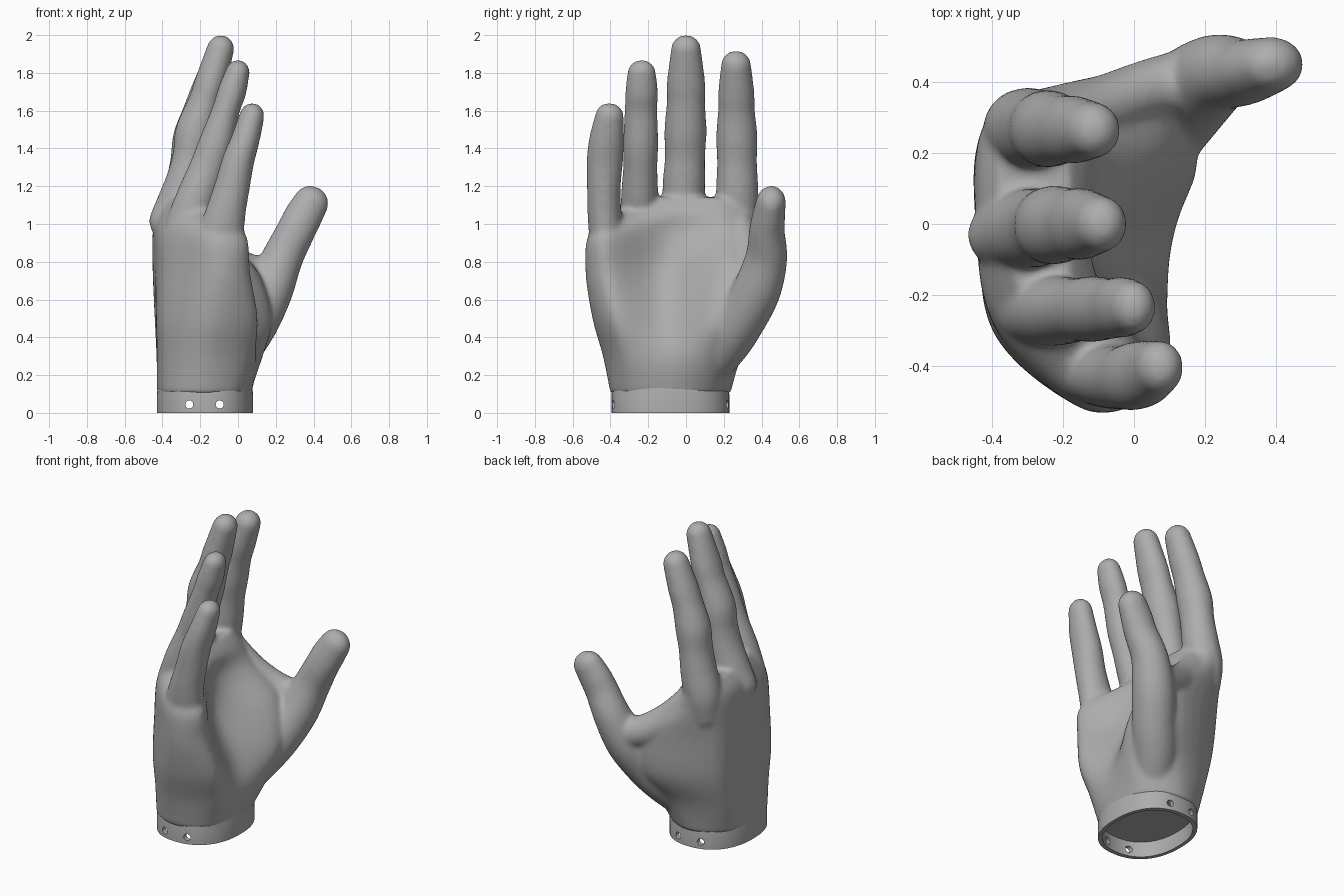
import bpy
import bmesh
from math import cos, sin, pi, radians
from mathutils import Vector

default = bpy.data.objects.get("Cube")
if default:
    bpy.data.objects.remove(default, do_unlink=True)

# One matte grey for everything
grey = bpy.data.materials.new("matte grey")
grey.use_nodes = True
GREY_COLOUR = (0.42, 0.42, 0.42, 1)
grey.diffuse_color = GREY_COLOUR
shader = next(n for n in grey.node_tree.nodes if n.type == 'BSDF_PRINCIPLED')
shader.inputs["Base Color"].default_value = GREY_COLOUR
shader.inputs["Roughness"].default_value = 0.7


def blend(rows, steps, closed=False):
    """Smooth interpolation through rows of numbers."""
    count = len(rows)
    pick = (lambda i: rows[i % count]) if closed else (
        lambda i: rows[max(0, min(count - 1, i))])
    result = []
    for i in range(count if closed else count - 1):
        for s in range(steps):
            t = s / steps
            result.append([
                b + 0.5 * t * (c - a + t * (2 * a - 5 * b + 4 * c - d
                                            + t * (3 * (b - c) + d - a)))
                for a, b, c, d in zip(pick(i - 1), pick(i), pick(i + 1), pick(i + 2))])
    if not closed:
        result.append(list(rows[-1]))
    return result


def loft(bm, rings):
    """Skin a stack of equal rings and cap both ends."""
    loops = [[bm.verts.new(p) for p in ring] for ring in rings]
    size = len(loops[0])
    faces = [bm.faces.new(loops[0]), bm.faces.new(loops[-1])]
    for low, high in zip(loops, loops[1:]):
        for i in range(size):
            j = (i + 1) % size
            faces.append(bm.faces.new((low[i], low[j], high[j], high[i])))
    bmesh.ops.recalc_face_normals(bm, faces=faces)


def limb(bm, rows, sides=28):
    """Round-ended tube; each row is x, y, z, half width, half thickness."""
    path = blend(rows, 8)
    centres = [Vector(p[:3]) for p in path]
    rings = []

    def ring(centre, along, wide, thick):
        across = Vector((0, 1, 0))
        across = (across - along * across.dot(along)).normalized()
        front = across.cross(along)
        rings.append([centre + across * wide * cos(a) + front * thick * sin(a)
                      for a in (2 * pi * k / sides for k in range(sides))])

    def dome(index, along, direction):
        wide, thick = path[index][3:]
        angles = [radians(d) for d in range(12, 88, 12)]
        if direction < 0:
            angles.reverse()
        for a in angles:
            offset = along * direction * sin(a) * (wide + thick) / 2
            ring(centres[index] + offset, along, wide * cos(a), thick * cos(a))

    last = len(path) - 1
    tangents = [(centres[min(i + 1, last)] - centres[max(i - 1, 0)]).normalized()
                for i in range(last + 1)]
    dome(0, tangents[0], -1)
    for i, row in enumerate(path):
        ring(centres[i], tangents[i], row[3], row[4])
    dome(last, tangents[last], 1)
    loft(bm, rings)


def make_object(name, bm):
    mesh = bpy.data.meshes.new(name)
    bm.to_mesh(mesh)
    bm.free()
    mesh.materials.append(grey)
    obj = bpy.data.objects.new(name, mesh)
    bpy.context.collection.objects.link(obj)
    return obj


hand_bm = bmesh.new()

# Palm: height, then x, y pairs from the index knuckle round the back,
# little finger edge, palm hollow and thumb side
palm_sections = [
    [.1, -.37, .14, -.43, -.08, -.37, -.31, -.18, -.4, .01, -.31, .07, -.08, .01, .14, -.18, .235],
    [.3, -.385, .2, -.43, -.05, -.38, -.31, -.18, -.44, .06, -.34, .1, -.1, .12, .15, -.09, .295],
    [.5, -.39, .26, -.435, -.03, -.39, -.32, -.15, -.495, .1, -.38, .04, -.1, .18, .18, .02, .41],
    [.75, -.405, .28, -.44, -.03, -.38, -.32, -.12, -.53, .065, -.42, -.08, -.11, .1, .21, .01, .43],
    [.95, -.425, .28, -.445, -.03, -.385, -.29, -.15, -.505, .04, -.43, -.12, -.1, -.08, .24, -.22, .385],
    [1.06, -.415, .275, -.43, 0, -.35, -.26, -.22, -.36, -.12, -.32, -.13, -.05, -.14, .22, -.27, .375],
    [1.14, -.37, .26, -.38, 0, -.32, -.2, -.27, -.27, -.2, -.25, -.18, -.03, -.19, .2, -.27, .32],
]
palm_rings = []
for z, *flat in blend(palm_sections, 6):
    outline = blend(list(zip(flat[::2], flat[1::2])), 6, closed=True)
    palm_rings.append([(x, y, z) for x, y in outline])
loft(hand_bm, palm_rings)

# Fingers, from knuckle to tip, swelling at the joints
index_finger = [
    (-.32, .26, .92, .1, .1), (-.31, .27, 1.05, .113, .115),
    (-.28, .271, 1.2, .112, .107), (-.26, .27, 1.33, .106, .099),
    (-.24, .269, 1.46, .11, .104), (-.2, .267, 1.6, .098, .09),
    (-.165, .266, 1.7, .096, .087), (-.115, .265, 1.84, .08, .077)]
middle_finger = [
    (-.355, -.03, 1.01, .1, .117), (-.31, -.015, 1.12, .112, .116),
    (-.275, -.01, 1.24, .112, .104), (-.25, -.005, 1.36, .107, .097),
    (-.225, -.003, 1.49, .112, .106), (-.175, 0, 1.65, .102, .087),
    (-.145, 0, 1.75, .102, .084), (-.093, 0, 1.925, .08, .073)]
ring_finger = [
    (-.29, -.24, .98, .1, .1), (-.225, -.245, 1.13, .1, .107),
    (-.16, -.242, 1.3, .091, .097), (-.115, -.24, 1.43, .094, .092),
    (-.065, -.238, 1.6, .087, .074), (-.032, -.235, 1.7, .087, .076),
    (-.003, -.235, 1.8, .076, .065)]
little_finger = [
    (-.1, -.42, .9, .09, .13), (-.065, -.432, 1.06, .09, .107),
    (-.03, -.435, 1.2, .09, .094), (.0, -.43, 1.33, .097, .086),
    (.04, -.42, 1.45, .093, .076), (.073, -.405, 1.57, .077, .067)]

# Thumb with its fleshy base, and the web joining it to the palm
thumb = [
    (-.07, .11, .25, .12, .13), (.015, .21, .37, .13, .13), (.09, .29, .49, .13, .13),
    (.165, .375, .65, .128, .127), (.235, .425, .82, .112, .11),
    (.305, .428, .96, .095, .103), (.345, .438, 1.04, .088, .102),
    (.388, .45, 1.115, .079, .094)]
thumb_web = [
    (.2, .41, .72, .1, .1), (.04, .38, .755, .085, .095),
    (-.12, .32, .86, .085, .1), (-.27, .27, 1.02, .085, .1)]

for part in (index_finger, middle_finger, ring_finger, little_finger, thumb, thumb_web):
    limb(hand_bm, part)

# Fuse the parts into one smooth skin
hand = make_object("hand", hand_bm)
fuse = hand.modifiers.new("fuse", 'REMESH')
fuse.mode = 'VOXEL'
fuse.voxel_size = 0.012
fuse.use_smooth_shade = True
soften = hand.modifiers.new("soften", 'SMOOTH')
soften.factor = 0.5
soften.iterations = 16

# Wrist cuff: one skin from the socket ceiling, down and around to the top
CUFF_CENTRE = Vector((-.175, -.083, 0))


def cuff_ring(scale, z, sides=72, power=2 / 2.3):
    ring = []
    for k in range(sides):
        c, s = cos(2 * pi * k / sides), sin(2 * pi * k / sides)
        x = abs(c) ** power * (1 if c > 0 else -1)
        y = abs(s) ** power * (1 if s > 0 else -1)
        ring.append(CUFF_CENTRE + Vector((x * .255 * scale, y * .312 * scale, z)))
    return ring


cuff_bm = bmesh.new()
cuff_profile = [(.91, .1), (.91, 0), (1, 0), (1, .1), (.975, .14), (.96, .19), (.8, .21)]
loft(cuff_bm, [cuff_ring(scale, z) for scale, z in cuff_profile])
cuff = make_object("wrist_cuff", cuff_bm)

# Screw holes through both ends of the cuff
for x in (-.258, -.097):
    bpy.ops.mesh.primitive_cylinder_add(
        vertices=24, radius=.021, depth=1.2, location=(x, -.08, .045),
        rotation=(pi / 2, 0, 0))
    cutter = bpy.context.object
    cutter.name = "screw_hole_cutter"
    cutter.data.materials.append(grey)
    cutter.hide_render = True
    drill = cuff.modifiers.new("drill", 'BOOLEAN')
    drill.operation = 'DIFFERENCE'
    drill.solver = 'EXACT'
    drill.object = cutter
    bpy.context.view_layer.objects.active = cuff
    bpy.ops.object.modifier_apply(modifier=drill.name)
    bpy.data.objects.remove(cutter, do_unlink=True)

bpy.ops.object.select_all(action='DESELECT')
cuff.select_set(True)
bpy.context.view_layer.objects.active = cuff
bpy.ops.object.shade_smooth_by_angle(angle=radians(30))
